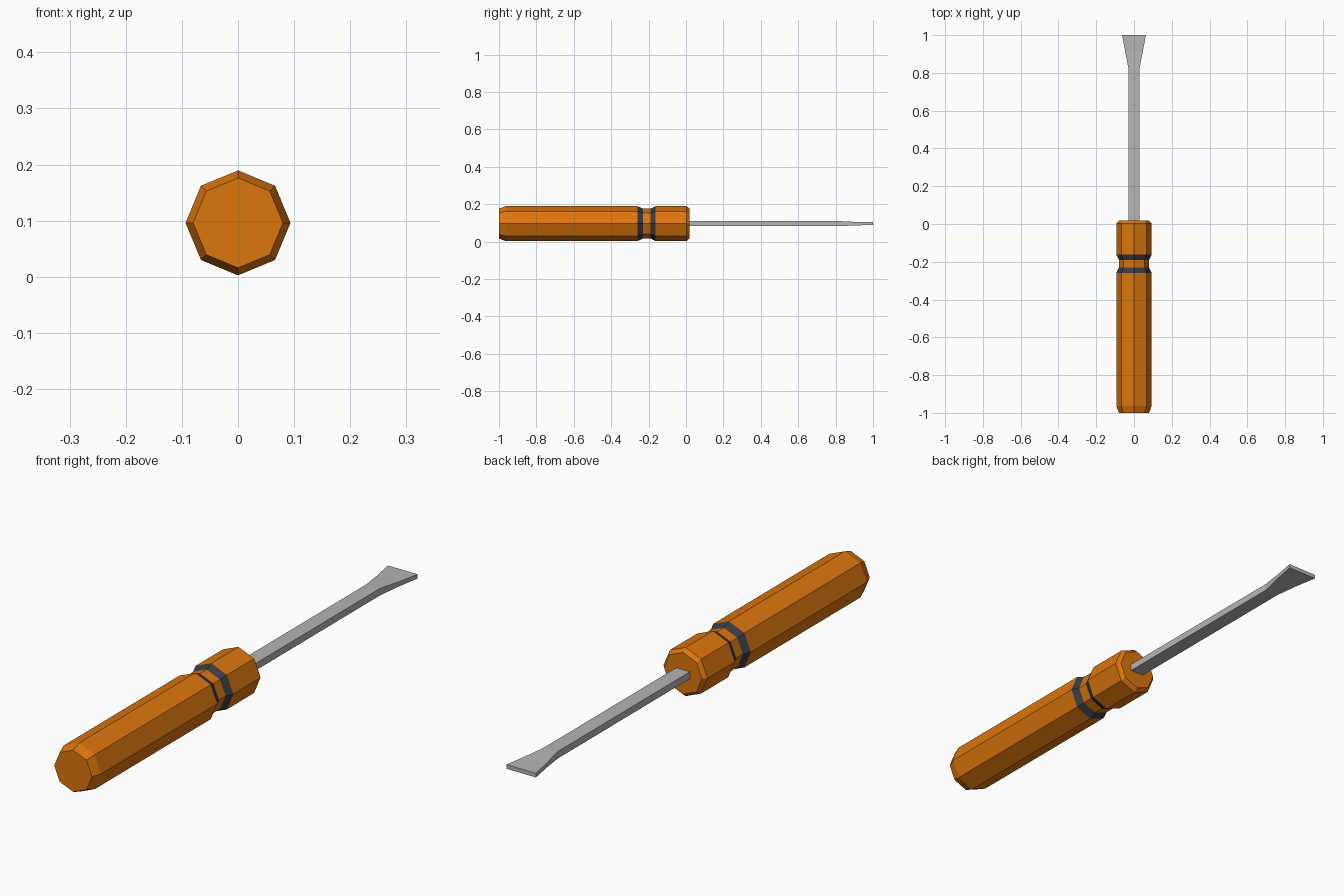
import bpy, bmesh, math

if "Cube" in bpy.data.objects:
    bpy.data.objects.remove(bpy.data.objects["Cube"])

AXIS_Z = 0.096  # height of the tool's long axis


def material(name, rgb):
    m = bpy.data.materials.new(name)
    m.diffuse_color = (*rgb, 1.0)
    m.use_nodes = True
    m.node_tree.nodes["Principled BSDF"].inputs["Base Color"].default_value = m.diffuse_color
    return m


orange = material("orange plastic", (0.72, 0.18, 0.004))
dark = material("dark band", (0.04, 0.045, 0.055))
steel = material("grey steel", (0.46, 0.46, 0.46))


def loft(name, rings, mats, span_material=lambda i: 0):
    """Skin a list of equal-length rings of (x, y, z) points, capped at both ends."""
    bm = bmesh.new()
    loops = [[bm.verts.new(p) for p in ring] for ring in rings]
    n = len(loops[0])
    for i, (a, b) in enumerate(zip(loops, loops[1:])):
        for k in range(n):
            f = bm.faces.new((a[k], a[(k + 1) % n], b[(k + 1) % n], b[k]))
            f.material_index = span_material(i)
    bm.faces.new(loops[0])
    bm.faces.new(loops[-1])
    bmesh.ops.recalc_face_normals(bm, faces=bm.faces)
    me = bpy.data.meshes.new(name)
    bm.to_mesh(me)
    bm.free()
    for m in mats:
        me.materials.append(m)
    ob = bpy.data.objects.new(name, me)
    bpy.context.collection.objects.link(ob)
    return ob


def octagon(y, r):
    return [(r * math.cos(k * math.pi / 4), y, AXIS_Z + r * math.sin(k * math.pi / 4))
            for k in range(8)]


def rectangle(y, w, t):
    return [(sx * w, y, AXIS_Z + sz * t) for sx, sz in ((1, 1), (-1, 1), (-1, -1), (1, -1))]


# Eight-sided handle with a neck groove; the groove's sloped sides are the dark bands
R, R_IN = 0.0935, 0.08
profile = [(-1.0, R_IN), (-0.963, R), (-0.26, R), (-0.23, R_IN),
           (-0.19, R_IN), (-0.162, R), (0.003, R), (0.018, R_IN)]
loft("handle", [octagon(y, r) for y, r in profile], [orange, dark],
     lambda i: 1 if i in (2, 4) else 0)

# Flat steel shaft flaring into a thin blade
sections = [(0.0, 0.029, 0.0135), (0.82, 0.029, 0.0135),
            (0.91, 0.046, 0.009), (1.0, 0.063, 0.008)]
loft("shaft_and_blade", [rectangle(*s) for s in sections], [steel])
